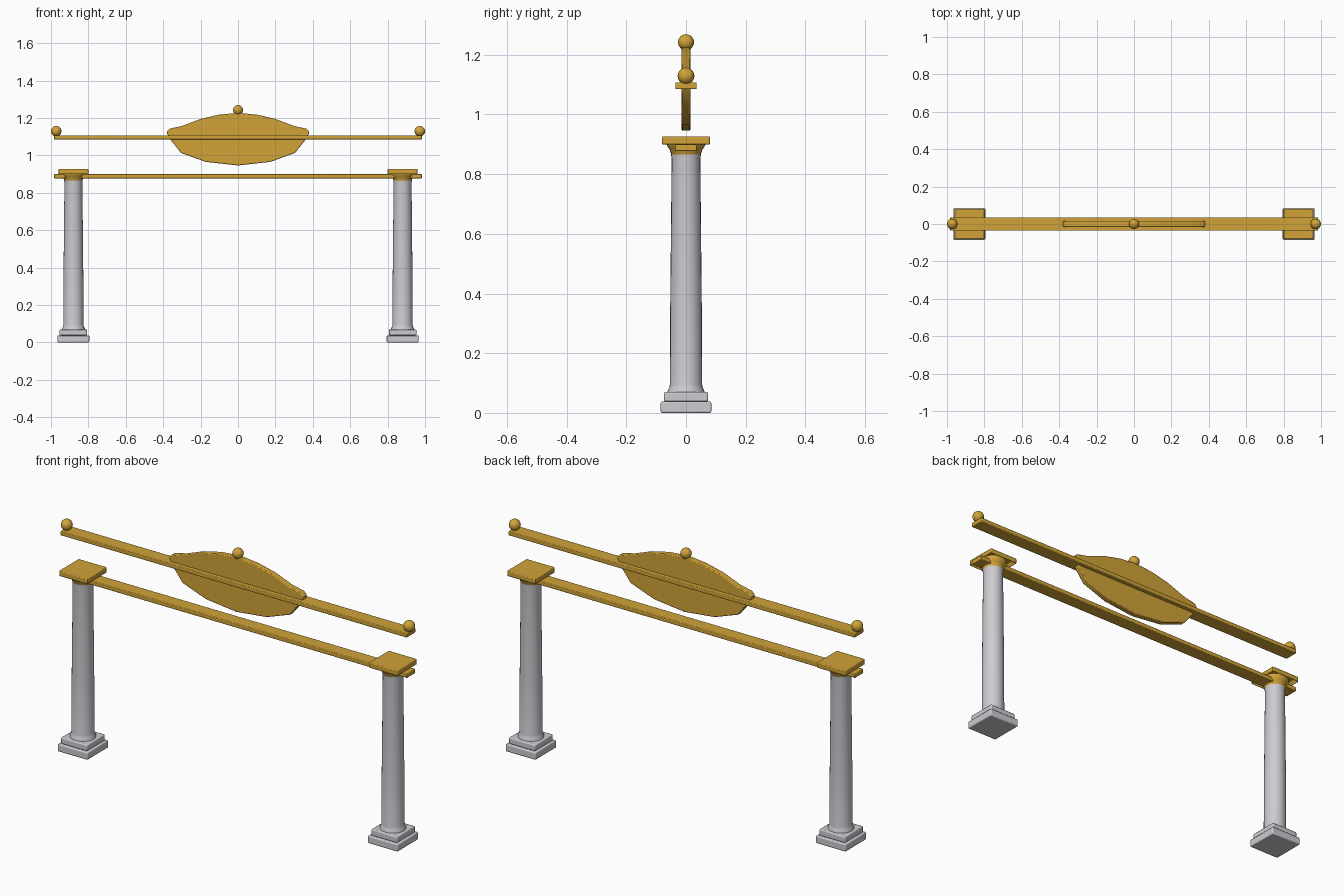
import bpy, bmesh, math

cube = bpy.data.objects.get("Cube")
if cube:
    bpy.data.objects.remove(cube, do_unlink=True)


def material(name, color):
    mat = bpy.data.materials.new(name)
    mat.use_nodes = True
    mat.diffuse_color = color
    mat.node_tree.nodes["Principled BSDF"].inputs["Base Color"].default_value = color
    return mat


GOLD = material("gold", (0.64, 0.37, 0.04, 1))
STONE = material("pale stone", (0.61, 0.60, 0.64, 1))


def finish(name, bm, mat, bevel=0):
    bmesh.ops.recalc_face_normals(bm, faces=bm.faces)
    mesh = bpy.data.meshes.new(name)
    bm.to_mesh(mesh)
    bm.free()
    mesh.materials.append(mat)
    obj = bpy.data.objects.new(name, mesh)
    bpy.context.collection.objects.link(obj)
    if bevel:
        mod = obj.modifiers.new("bevel", "BEVEL")
        mod.width, mod.segments = bevel, 2
        mod.limit_method = "ANGLE"
        mod.angle_limit = math.radians(40)
    bpy.ops.object.select_all(action="DESELECT")
    obj.select_set(True)
    bpy.context.view_layer.objects.active = obj
    bpy.ops.object.shade_smooth_by_angle(angle=math.radians(35))
    return obj


def slab(name, x, hx, hy, z0, z1, mat, bevel, recess=0):
    bm = bmesh.new()
    bmesh.ops.create_cube(bm, size=1)
    for v in bm.verts:
        v.co = (x + v.co.x * 2 * hx, v.co.y * 2 * hy, z1 if v.co.z > 0 else z0)
    if recess:
        # Hollow out the underside
        bm.normal_update()
        bottom = [f for f in bm.faces if f.normal.z < -0.9]
        bmesh.ops.inset_region(bm, faces=bottom, thickness=recess)
        bmesh.ops.translate(bm, verts=bottom[0].verts, vec=(0, 0, (z1 - z0) * 0.7))
    return finish(name, bm, mat, bevel)


def lathe(name, x, profile, mat, sides=24):
    bm = bmesh.new()
    rings = []
    for r, z in profile:
        rings.append([bm.verts.new((x + r * math.cos(math.tau * i / sides),
                                    r * math.sin(math.tau * i / sides), z))
                      for i in range(sides)])
    for a, b in zip(rings, rings[1:]):
        for i in range(sides):
            j = (i + 1) % sides
            bm.faces.new((a[i], a[j], b[j], b[i]))
    bm.faces.new(rings[0])
    bm.faces.new(rings[-1])
    return finish(name, bm, mat)


def ball(name, x, z, r=0.028):
    bm = bmesh.new()
    bmesh.ops.create_uvsphere(bm, u_segments=20, v_segments=12, radius=r)
    bmesh.ops.translate(bm, verts=bm.verts, vec=(x, 0, z))
    return finish(name, bm, GOLD)


# Columns with stepped bases and gilded capitals
SHAFT = [(0.062, 0.065), (0.061, 0.075), (0.056, 0.085), (0.054, 0.095),
         (0.053, 0.35), (0.048, 0.85), (0.05, 0.866)]
FLARE = [(0.047, 0.858), (0.05, 0.868), (0.054, 0.88), (0.06, 0.89),
         (0.065, 0.898), (0.065, 0.915)]
for side, x in (("right", -0.88), ("left", 0.88)):
    slab(side + "_plinth", x, 0.085, 0.085, 0, 0.038, STONE, 0.005)
    slab(side + "_base_step", x, 0.074, 0.074, 0.038, 0.07, STONE, 0.005)
    lathe(side + "_column_shaft", x, SHAFT, STONE)
    lathe(side + "_capital_flare", x, FLARE, GOLD)
    slab(side + "_capital_slab", x, 0.08, 0.08, 0.898, 0.927, GOLD, 0.004, recess=0.016)
    ball(side + "_end_ball", 0.972 * math.copysign(1, x), 1.129)

# Horizontal beams
slab("lower_beam", 0, 0.983, 0.035, 0.877, 0.899, GOLD, 0.003)
slab("upper_beam", 0, 0.983, 0.036, 1.085, 1.107, GOLD, 0.003)

# Lens-shaped centre plaque, outlined from top to bottom and mirrored
HALF = [(0, 1.227), (0.1, 1.218), (0.2, 1.195), (0.3, 1.157), (0.365, 1.143),
        (0.382, 1.128), (0.377, 1.11), (0.358, 1.08), (0.305, 1.013),
        (0.172, 0.965), (0, 0.946)]
outline = HALF + [(-px, pz) for px, pz in HALF[-2:0:-1]]
bm = bmesh.new()
face = bm.faces.new([bm.verts.new((px, -0.015, pz)) for px, pz in outline])
extruded = bmesh.ops.extrude_face_region(bm, geom=[face])["geom"]
bmesh.ops.translate(bm, verts=[v for v in extruded if isinstance(v, bmesh.types.BMVert)],
                    vec=(0, 0.03, 0))
finish("centre_plaque", bm, GOLD, 0.004)
ball("plaque_ball", 0, 1.242, 0.027)
